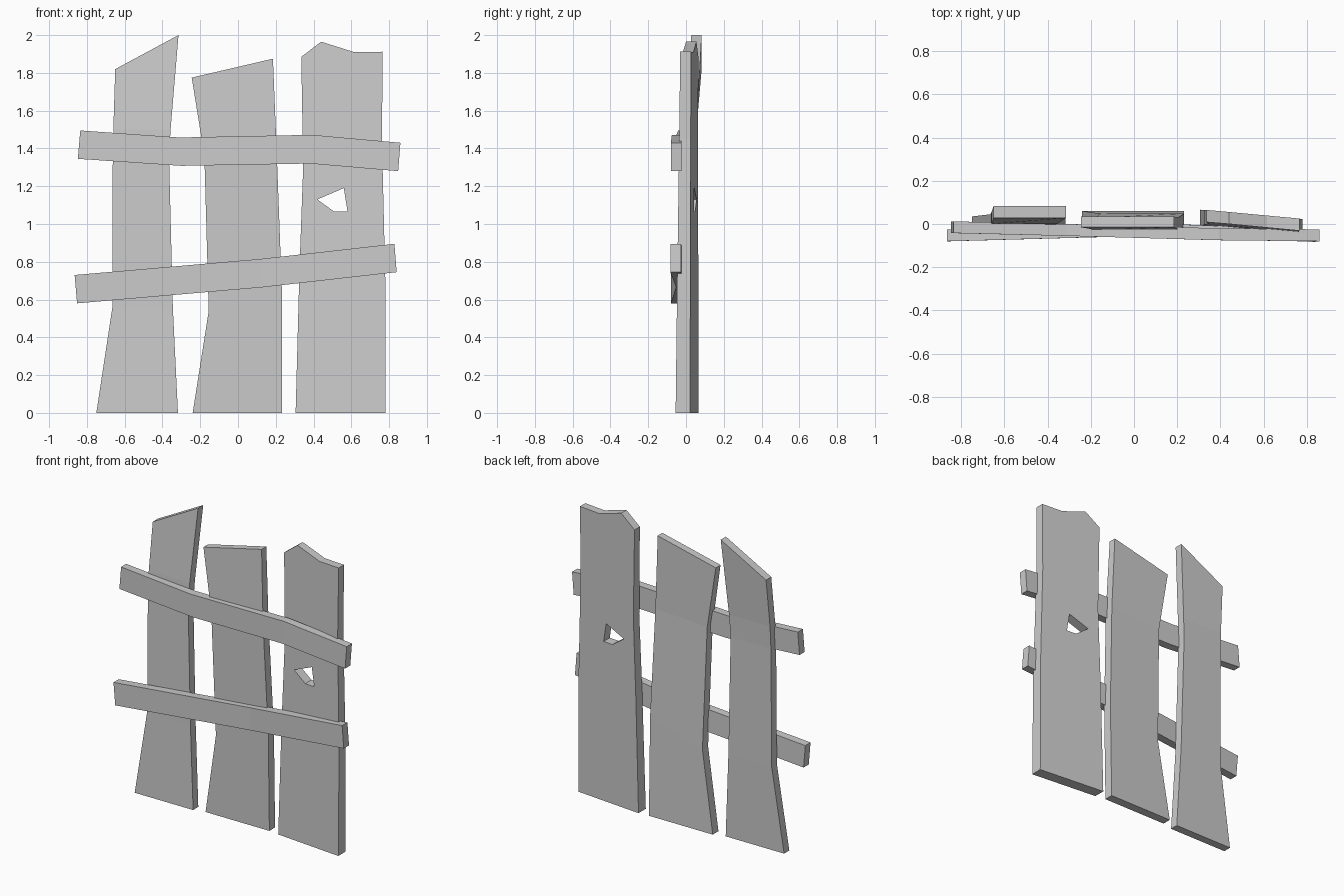
import bpy, bmesh

if "Cube" in bpy.data.objects:
    bpy.data.objects.remove(bpy.data.objects["Cube"])


def finish(name, bm):
    bmesh.ops.recalc_face_normals(bm, faces=bm.faces)
    me = bpy.data.meshes.new(name)
    bm.to_mesh(me)
    bm.free()
    ob = bpy.data.objects.new(name, me)
    bpy.context.collection.objects.link(ob)
    return ob


def strip(name, rungs):
    """Bent board: each rung is (x1, z1, x2, z2, y_front, y_back)."""
    bm = bmesh.new()
    rings = []
    for x1, z1, x2, z2, f, b in rungs:
        rings.append([bm.verts.new(p) for p in
                      ((x1, f, z1), (x2, f, z2), (x2, b, z2), (x1, b, z1))])
    for r, s in zip(rings, rings[1:]):
        for i in range(4):
            j = (i + 1) % 4
            bm.faces.new((r[i], r[j], s[j], s[i]))
    bm.faces.new(rings[0])
    bm.faces.new(rings[-1])
    return finish(name, bm)


def slab(name, outline, front, back):
    """Flat board between two tilted planes given as functions of x, z."""
    bm = bmesh.new()
    f = [bm.verts.new((x, front(x, z), z)) for x, z in outline]
    b = [bm.verts.new((x, back(x, z), z)) for x, z in outline]
    bm.faces.new(f)
    bm.faces.new(b[::-1])
    n = len(f)
    for i in range(n):
        j = (i + 1) % n
        bm.faces.new((f[i], b[i], b[j], f[j]))
    return finish(name, bm)


# Left and middle upright planks
strip("left_plank", [
    (-0.75, 0, -0.318, 0, -0.02, 0.035),
    (-0.665, 0.56, -0.345, 0.56, -0.01, 0.045),
    (-0.663, 1.35, -0.365, 1.35, -0.005, 0.05),
    (-0.66, 1.5, -0.357, 1.5, 0.0, 0.055),
    (-0.65, 1.82, -0.315, 2.0, 0.028, 0.083)])
strip("middle_plank", [
    (-0.24, 0, 0.232, 0, 0.0, 0.06),
    (-0.155, 0.54, 0.232, 0.66, -0.012, 0.048),
    (-0.178, 1.36, 0.205, 1.38, -0.028, 0.03),
    (-0.245, 1.775, 0.185, 1.875, -0.015, 0.035)])

# Right upright plank, turned slightly, with a broken knot hole
plank = slab("right_plank", [
    (0.305, 0), (0.78, 0), (0.78, 0.7), (0.762, 1.45), (0.766, 1.912),
    (0.615, 1.91), (0.44, 1.965), (0.335, 1.885), (0.345, 1.3), (0.325, 0.75)],
    lambda x, z: -0.055 - 0.093 * (x - 0.78) + 0.012 * z,
    lambda x, z: 0.022 - 0.093 * (x - 0.78) + 0.001 * z)
cutter = slab("hole_cutter",
              [(0.42, 1.13), (0.56, 1.19), (0.58, 1.065), (0.51, 1.065)],
              lambda x, z: -0.3, lambda x, z: 0.3)
cutter.hide_render = True
mod = plank.modifiers.new("hole", 'BOOLEAN')
mod.object = cutter
mod.operation = 'DIFFERENCE'
mod.solver = 'EXACT'
bpy.context.view_layer.objects.active = plank
bpy.ops.object.modifier_apply(modifier=mod.name)
bpy.data.objects.remove(cutter)

# Crooked cross rails
strip("upper_rail", [
    (-0.848, 1.345, -0.835, 1.495, -0.042, 0.012),
    (-0.30, 1.308, -0.31, 1.458, -0.055, 0.0),
    (0.38, 1.32, 0.39, 1.472, -0.075, -0.02),
    (0.848, 1.28, 0.86, 1.43, -0.08, -0.025)])
strip("lower_rail", [
    (-0.852, 0.58, -0.865, 0.73, -0.08, -0.025),
    (0.13, 0.665, 0.12, 0.815, -0.053, 0.002),
    (0.84, 0.745, 0.828, 0.895, -0.083, -0.027)])
